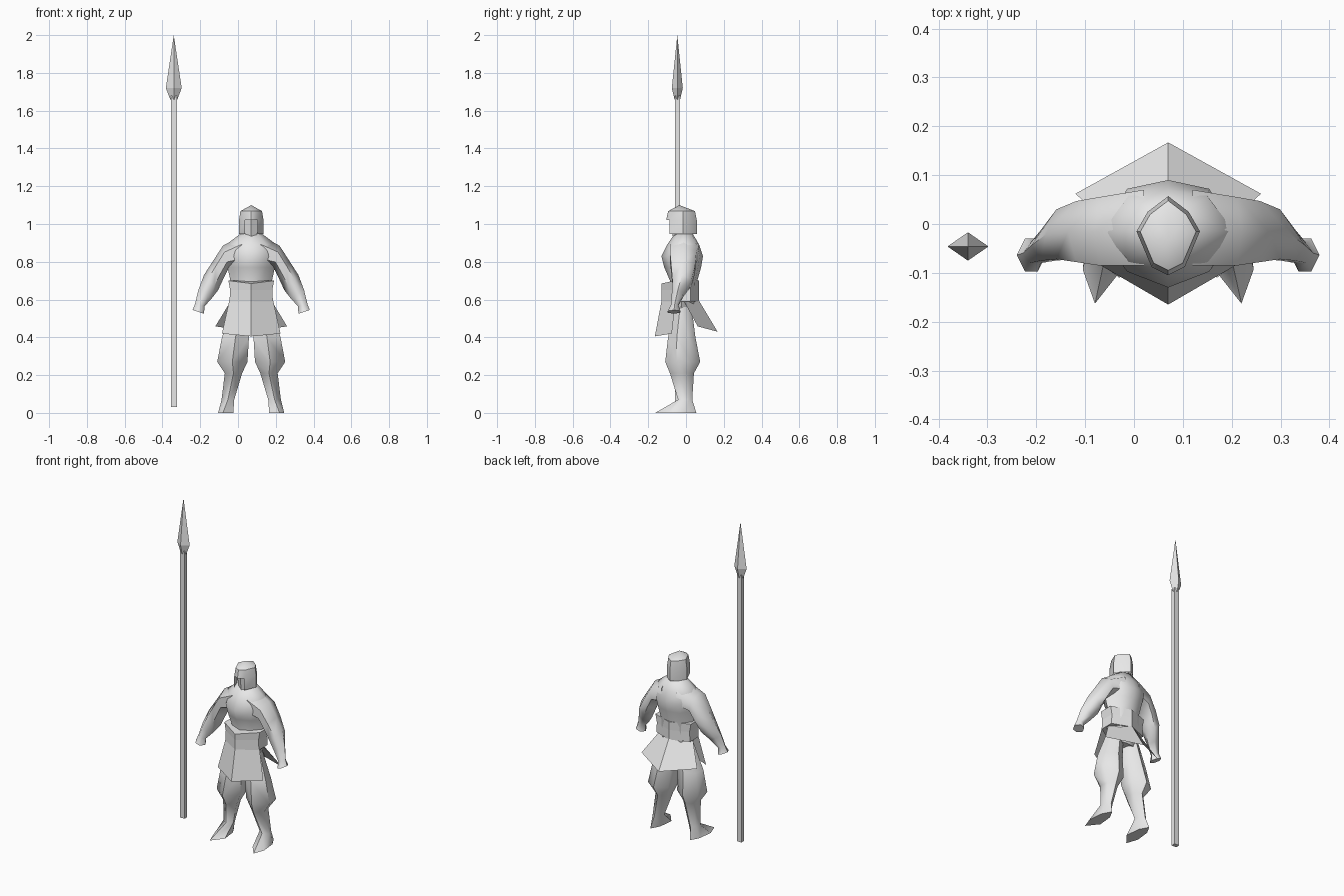
import bpy, bmesh, math

cube = bpy.data.objects.get("Cube")
if cube:
    bpy.data.objects.remove(cube, do_unlink=True)

grey = bpy.data.materials.new("plain_grey")
grey.use_nodes = True
grey.diffuse_color = (0.8, 0.8, 0.8, 1)
grey.node_tree.nodes["Principled BSDF"].inputs["Base Color"].default_value = (0.8, 0.8, 0.8, 1)

CX = 0.07  # centre line of the figure


def finish(name, bm, x=CX, smooth=None):
    bmesh.ops.recalc_face_normals(bm, faces=bm.faces)
    me = bpy.data.meshes.new(name)
    bm.to_mesh(me)
    bm.free()
    me.materials.append(grey)
    ob = bpy.data.objects.new(name, me)
    ob.location.x = x
    bpy.context.collection.objects.link(ob)
    if smooth:
        bpy.ops.object.select_all(action='DESELECT')
        ob.select_set(True)
        bpy.context.view_layer.objects.active = ob
        bpy.ops.object.shade_smooth_by_angle(angle=math.radians(smooth))
    return ob


def loft(name, rings, x=CX, smooth=None, skip=()):
    """Skin closed rings of equal length; a one-point ring is a tip.
    skip holds (ring, side) pairs to leave open."""
    bm = bmesh.new()
    vs = [[bm.verts.new(p) for p in r] for r in rings]
    n = max(len(r) for r in rings)
    for k, (a, b) in enumerate(zip(vs, vs[1:])):
        for i in range(n):
            if (k, i) in skip:
                continue
            j = (i + 1) % n
            if len(a) == 1:
                bm.faces.new((a[0], b[j], b[i]))
            elif len(b) == 1:
                bm.faces.new((a[i], a[j], b[0]))
            else:
                bm.faces.new((a[i], a[j], b[j], b[i]))
    if not skip:
        for r in (vs[0], vs[-1]):
            if len(r) > 2:
                bm.faces.new(r)
    return finish(name, bm, x, smooth)


def mirrored(half, z):
    """Full ring from half an outline that starts and ends on the centre line."""
    return [(x, y, z) for x, y in half] + [(-x, y, z) for x, y in half[-2:0:-1]]


# Spear: square shaft and four-sided head
SY = -0.046
loft("spear_shaft", [[(sx * 0.016, SY + sy * 0.013, z) for sx, sy in
                      ((-1, -1), (1, -1), (1, 1), (-1, 1))] for z in (0.03, 1.68)], -0.34)


def diamond(rx, ry, z):
    return [(rx, SY, z), (0, SY + ry, z), (-rx, SY, z), (0, SY - ry, z)]


loft("spear_head", [diamond(0.019, 0.015, 1.66), diamond(0.042, 0.029, 1.72),
                    [(0, SY, 2.0)]], -0.34)

# Torso: z, half width, front y, back y
torso = [(0.50, 0.09, -0.06, 0.03), (0.58, 0.105, -0.10, 0.05), (0.70, 0.11, -0.085, 0.06),
         (0.77, 0.125, -0.115, 0.08), (0.83, 0.14, -0.13, 0.09),
         (0.89, 0.135, -0.10, 0.07), (0.95, 0.055, -0.06, 0.035)]
loft("torso", [mirrored([(0, f), (w * 0.6, f * 0.75), (w, (f + b) / 2),
                         (w * 0.6, b * 0.8), (0, b)], z) for z, w, f, b in torso], smooth=60)

# Belt: pointed at front and back
belt = [(0, -0.13), (0.115, -0.06), (0.115, 0.025), (0, 0.068)]
rings = [mirrored([(x * s, y) for x, y in belt], z)
         for z, s in ((0.59, 1.0), (0.65, 0.97), (0.70, 1.05))]
rings[2][0] = (0, -0.13, 0.685)
loft("belt", rings)


# Skirt flaps: folded sheets hanging from the belt
def flap(name, top_mid, top_side, low_mid, low_side):
    bm = bmesh.new()
    for s in (1, -1):
        quad = [top_mid, top_side, low_side, low_mid]
        bm.faces.new([bm.verts.new((x * s, y, z)) for x, y, z in quad])
    bmesh.ops.remove_doubles(bm, verts=bm.verts, dist=1e-5)
    return finish(name, bm)


flap("front_skirt", (0, -0.128, 0.60), (0.115, -0.055, 0.60),
     (0, -0.165, 0.405), (0.155, -0.075, 0.42))
flap("back_skirt", (0, 0.065, 0.60), (0.11, -0.01, 0.59),
     (0, 0.167, 0.43), (0.19, 0.062, 0.458))

# Arms: outer (x, z), inner (x, z), front y, back y
arm = [((0.05, 0.94), (0.05, 0.77), -0.085, 0.07),
       ((0.15, 0.885), (0.12, 0.765), -0.085, 0.055),
       ((0.205, 0.80), (0.145, 0.715), -0.078, 0.047),
       ((0.25, 0.73), (0.175, 0.65), -0.072, 0.03),
       ((0.28, 0.65), (0.21, 0.605), -0.075, -0.012),
       ((0.298, 0.575), (0.247, 0.565), -0.08, -0.04),
       ((0.31, 0.545), (0.25, 0.525), -0.097, -0.03)]
# Legs: z, inner x, outer x, front y, back y, toe x shift
leg = [(0.56, 0.005, 0.10, -0.06, 0.03, 0), (0.40, 0.012, 0.155, -0.095, 0.05, 0),
       (0.27, 0.02, 0.18, -0.11, 0.075, 0), (0.21, 0.048, 0.14, -0.085, 0.042, 0),
       (0.07, 0.09, 0.157, -0.042, 0.033, 0), (0.0, 0.095, 0.175, -0.163, 0.055, 0.015)]

for side, s in (("left", 1), ("right", -1)):
    rings = []
    for (ox, oz), (ix, iz), f, b in arm:
        def at(t, y):
            return (s * (ix + (ox - ix) * t), y, iz + (oz - iz) * t)
        m = (f + b) / 2
        rings.append([at(1, m), at(0.72, f), at(0.28, f), at(0, m), at(0.28, b), at(0.72, b)])
    loft(side + "_arm", rings, smooth=60)

    rings = []
    for z, x0, x1, f, b, shift in leg:
        m = (x0 + x1) / 2
        fy, by = f + (b - f) * 0.32, f + (b - f) * 0.75
        rings.append([(s * x, y, z) for x, y in
                      ((m + shift, f), (x1, fy), (x1 - 0.01, by), (m, b),
                       (x0 + 0.01, by), (x0, fy))])
    loft(side + "_leg", rings, smooth=60)

# Helmet: open at the face below the brow
helm = [(0, -0.105), (0.034, -0.088), (0.065, -0.015), (0.042, 0.025), (0, 0.057)]
rings = [mirrored(helm, 0.948), mirrored(helm, 1.02),
         mirrored([(x * 0.88, -0.02 + (y + 0.02) * 0.88) for x, y in helm], 1.068),
         [(0, -0.035, 1.10)]]
loft("helmet", rings, smooth=40, skip={(0, 0), (0, 7)})

# Face: wedge receding towards the chin
face = [(0.92, 0.025, -0.05, 0.02), (0.935, 0.03, -0.07, 0.03), (1.04, 0.042, -0.08, 0.03)]
loft("face", [mirrored([(0, f), (w, f * 0.7), (w, b * 0.6), (0, b)], z)
              for z, w, f, b in face])
